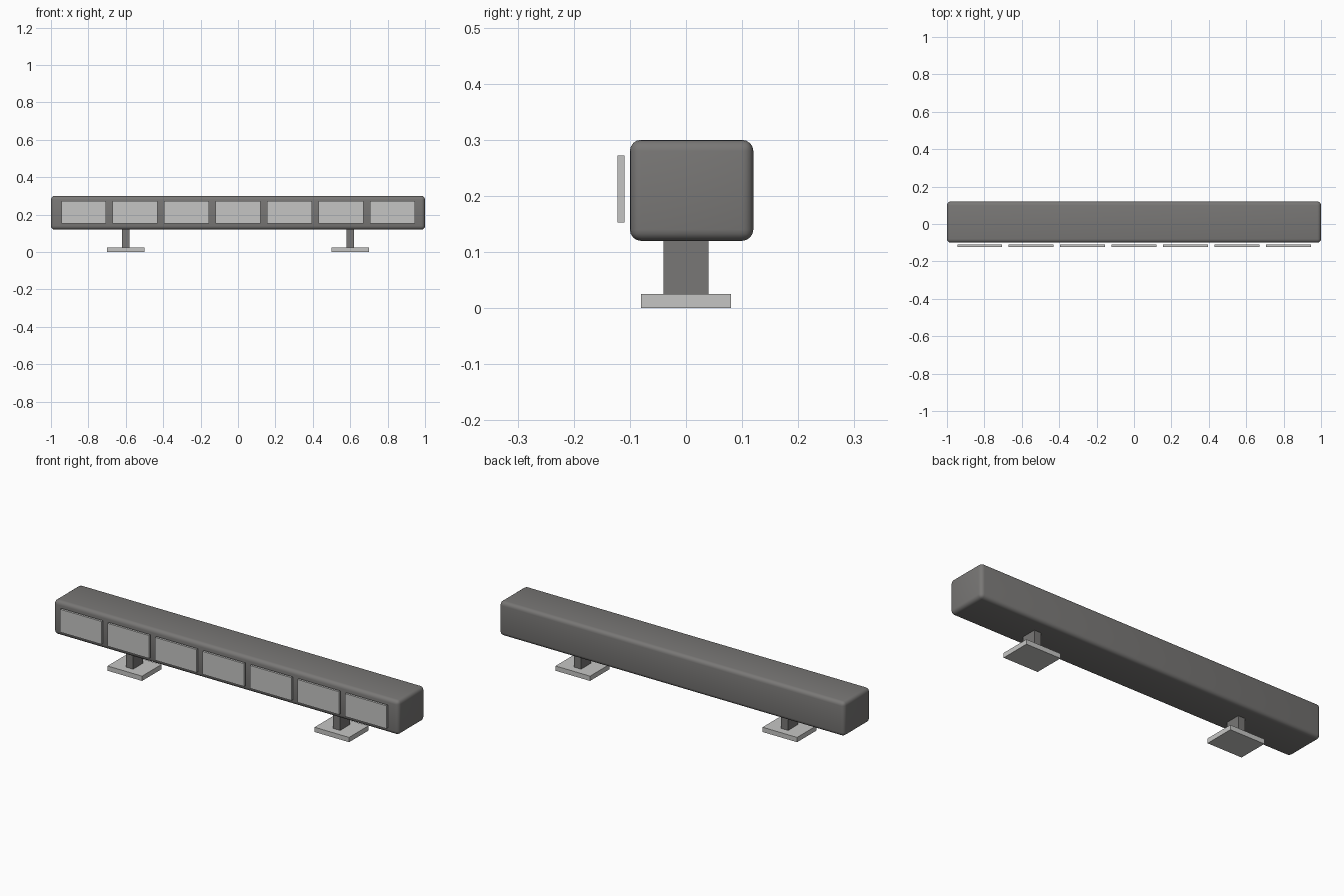
import bpy
import math

default = bpy.data.objects.get("Cube")
if default:
    bpy.data.objects.remove(default, do_unlink=True)


def make_material(name, colour):
    mat = bpy.data.materials.new(name)
    mat.use_nodes = True
    mat.diffuse_color = colour
    bsdf = mat.node_tree.nodes["Principled BSDF"]
    bsdf.inputs["Base Color"].default_value = colour
    return mat


dark = make_material("dark grey", (0.19, 0.185, 0.18, 1))
light = make_material("light grey", (0.56, 0.56, 0.55, 1))


def box(name, centre, size, mat):
    bpy.ops.mesh.primitive_cube_add(size=1, location=centre)
    obj = bpy.context.object
    obj.name = name
    obj.scale = size
    bpy.ops.object.transform_apply(location=False, rotation=False, scale=True)
    obj.data.materials.append(mat)
    return obj


# Long housing with rounded edges
housing = box("housing", (0, 0.01, 0.21), (2, 0.22, 0.18), dark)
bevel = housing.modifiers.new("rounded edges", "BEVEL")
bevel.width = 0.02
bevel.segments = 4
bpy.ops.object.modifier_apply(modifier=bevel.name)
bpy.ops.object.shade_smooth_by_angle(angle=math.radians(40))

# Row of lens plates standing just off the front
for i in range(7):
    box(f"lens_{i + 1}", ((i - 3) * 0.275, -0.116, 0.2125), (0.24, 0.012, 0.12), light)

# Mounting feet: post and base plate on each side
for side, x in (("right", -0.6), ("left", 0.6)):
    box(f"{side}_post", (x, 0, 0.08), (0.04, 0.08, 0.12), dark)
    box(f"{side}_base_plate", (x, 0, 0.0125), (0.2, 0.16, 0.025), light)
